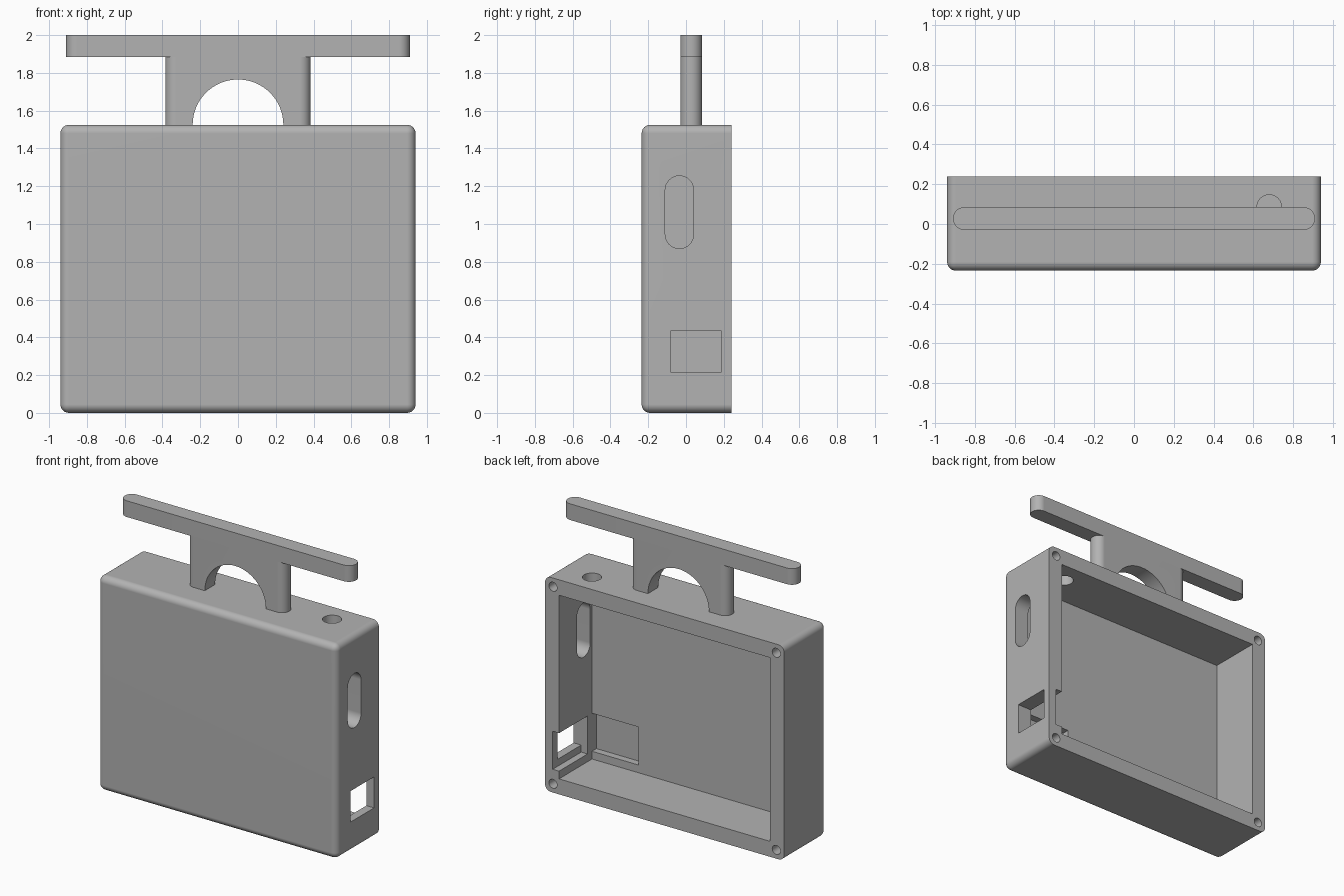
import bpy, bmesh, math
from mathutils import Vector

if "Cube" in bpy.data.objects:
    bpy.data.objects.remove(bpy.data.objects["Cube"], do_unlink=True)

GREY = (0.45, 0.45, 0.45, 1)
grey = bpy.data.materials.new("plain grey")
grey.use_nodes = True
grey.diffuse_color = GREY
grey.node_tree.nodes["Principled BSDF"].inputs["Base Color"].default_value = GREY


def add_object(name, bm):
    bmesh.ops.recalc_face_normals(bm, faces=bm.faces)
    mesh = bpy.data.meshes.new(name)
    bm.to_mesh(mesh)
    bm.free()
    mesh.materials.append(grey)
    obj = bpy.data.objects.new(name, mesh)
    bpy.context.collection.objects.link(obj)
    return obj


def prism(name, points, axis, low, high):
    """Extrude a 2D outline along x, y or z."""
    place = {"x": lambda a, b, c: (c, a, b),
             "y": lambda a, b, c: (a, c, b),
             "z": lambda a, b, c: (a, b, c)}[axis]
    bm = bmesh.new()
    face = bm.faces.new([bm.verts.new(place(a, b, low)) for a, b in points])
    grown = bmesh.ops.extrude_face_region(bm, geom=[face])["geom"]
    verts = [v for v in grown if isinstance(v, bmesh.types.BMVert)]
    bmesh.ops.translate(bm, verts=verts, vec=Vector(place(0, 0, high - low)))
    return add_object(name, bm)


def rectangle(a0, a1, b0, b1):
    return [(a0, b0), (a1, b0), (a1, b1), (a0, b1)]


def circle(a, b, r, n=32):
    return [(a + r * math.cos(math.tau * i / n), b + r * math.sin(math.tau * i / n))
            for i in range(n)]


def stadium(a0, a1, b0, b1, n=16):
    """Rectangle with fully rounded ends on its long direction."""
    r = min(a1 - a0, b1 - b0) / 2
    wide = (a1 - a0) > (b1 - b0)
    start = -math.pi / 2 if wide else 0
    ends = [(a1 - r, b0 + r), (a0 + r, b1 - r)] if wide else [(a0 + r, b1 - r), (a0 + r, b0 + r)]
    return [(a + r * math.cos(start + math.pi * (k + i / n)),
             b + r * math.sin(start + math.pi * (k + i / n)))
            for k, (a, b) in enumerate(ends) for i in range(n + 1)]


def cut(target, cutter):
    mod = target.modifiers.new("cut", "BOOLEAN")
    mod.operation, mod.solver, mod.object = "DIFFERENCE", "EXACT", cutter
    graph = bpy.context.evaluated_depsgraph_get()
    mesh = bpy.data.meshes.new_from_object(target.evaluated_get(graph))
    target.modifiers.clear()
    target.data = mesh
    bpy.data.objects.remove(cutter, do_unlink=True)


def smooth(obj):
    bpy.ops.object.select_all(action="DESELECT")
    obj.select_set(True)
    bpy.context.view_layer.objects.active = obj
    bpy.ops.object.shade_smooth_by_angle(angle=math.radians(30))
    obj.modifiers.new("even shading", "WEIGHTED_NORMAL").keep_sharp = True


W, FRONT, BACK, H, WALL = 0.94, -0.235, 0.24, 1.525, 0.11

# Case shell: rounded everywhere except around the open back
bm = bmesh.new()
bmesh.ops.create_cube(bm, size=1)
for v in bm.verts:
    v.co = (v.co.x * 2 * W, BACK if v.co.y > 0 else FRONT, (v.co.z + 0.5) * H)
soft = [e for e in bm.edges if any(v.co.y < 0 for v in e.verts)]
bmesh.ops.bevel(bm, geom=soft, offset=0.045, offset_type="OFFSET",
                segments=6, profile=0.5, affect="EDGES", clamp_overlap=True)
case = add_object("case", bm)

# Main cavity, open to the back
inner = W - WALL
cut(case, prism("cavity", rectangle(-inner, inner, WALL, H - WALL), "y", FRONT + 0.105, 0.4))

# Side openings: long slot and rectangular port
cut(case, prism("slot", stadium(-0.11, 0.04, 0.87, 1.255), "x", 0.7, 1.1))
cut(case, prism("port", rectangle(-0.08, 0.185, 0.215, 0.435), "x", 0.7, 1.1))

# Board seat: notch in the side wall and shallow pocket in the front wall
cut(case, prism("notch", rectangle(0.7, 0.88, 0.165, 0.435), "y", -0.08, 0.4))
cut(case, prism("pocket", rectangle(0.465, inner, 0.165, 0.435), "y", -0.18, 0))

# Round hole in the top wall
cut(case, prism("top_hole", circle(0.68, 0.085, 0.062), "z", 1.3, 1.7))

# Screw holes in the rim corners
for x in (-W + 0.062, W - 0.062):
    for z in (0.062, H - 0.062):
        cut(case, prism("screw_hole", circle(x, z, 0.032, 24), "y", 0, 0.4))
smooth(case)

# Handle: arched stem and crossbar
stem = prism("handle_stem", stadium(-0.385, 0.385, -0.03, 0.085), "z", H, 1.886)
cut(stem, prism("arch", circle(0, H, 0.24, 64), "y", -0.3, 0.3))
smooth(stem)
smooth(prism("handle_bar", stadium(-0.91, 0.91, -0.03, 0.085), "z", 1.885, 2))
